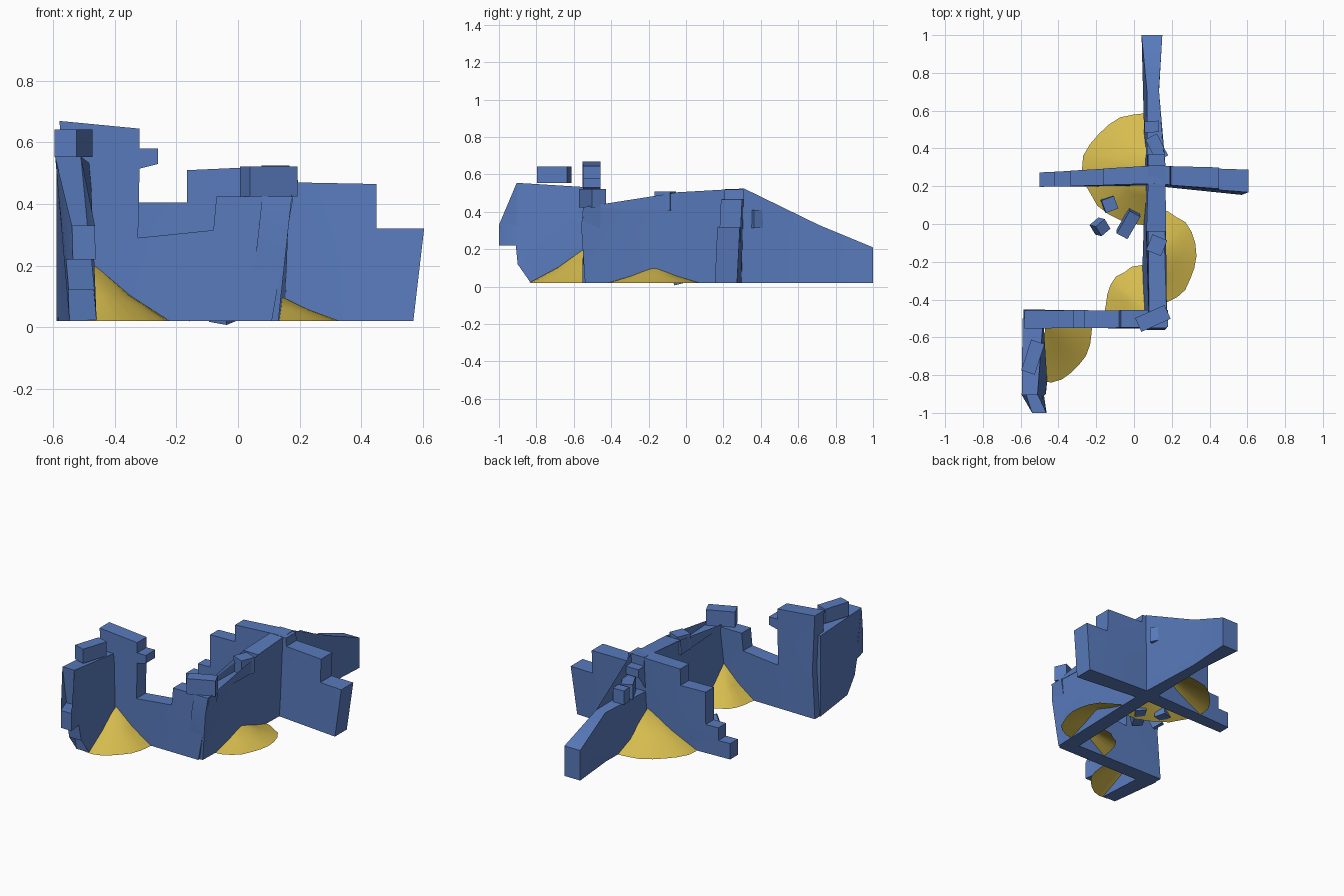
import bpy, bmesh, math, random
from mathutils import Matrix, Euler, Vector

if "Cube" in bpy.data.objects:
    bpy.data.objects.remove(bpy.data.objects["Cube"])

random.seed(4)


def material(name, rgb):
    m = bpy.data.materials.new(name)
    m.diffuse_color = (*rgb, 1)
    m.use_nodes = True
    m.node_tree.nodes["Principled BSDF"].inputs["Base Color"].default_value = m.diffuse_color
    return m


STONE = material("blue stone", (0.098, 0.195, 0.50))
SAND = material("yellow sand", (0.67, 0.50, 0.076))


def finish(bm, name, mat, smooth_angle=None):
    me = bpy.data.meshes.new(name)
    bm.to_mesh(me)
    bm.free()
    me.materials.append(mat)
    ob = bpy.data.objects.new(name, me)
    bpy.context.collection.objects.link(ob)
    if smooth_angle:
        bpy.ops.object.select_all(action='DESELECT')
        bpy.context.view_layer.objects.active = ob
        ob.select_set(True)
        bpy.ops.object.shade_smooth_by_angle(angle=math.radians(smooth_angle))
    return ob


def path_at(path, s):
    """Foot centre, top centre and half thickness at s along the wall."""
    if s <= path[0][0]:
        return path[0][1:]
    for a, b in zip(path, path[1:]):
        if s <= b[0]:
            t = (s - a[0]) / (b[0] - a[0])
            return [p + (q - p) * t for p, q in zip(a[1:], b[1:])]
    return path[-1][1:]


def wall(name, profile, path, along_y, full=0.45):
    """Stepped outline given thickness around a slightly leaning centre line."""
    bm = bmesh.new()
    sides = []
    for sign in (-1, 1):
        ring = []
        for s, z in profile:
            foot, top, half = path_at(path, s)
            c = foot + (top - foot) * min(z / full, 1.2) + sign * half
            ring.append(bm.verts.new((c, s, z) if along_y else (s, c, z)))
        sides.append(ring)
    n = len(profile)
    caps = [bm.faces.new(r) for r in sides]
    for i in range(n):
        j = (i + 1) % n
        bm.faces.new((sides[0][i], sides[0][j], sides[1][j], sides[1][i]))
    bmesh.ops.triangulate(bm, faces=caps)
    bmesh.ops.recalc_face_normals(bm, faces=bm.faces)
    return finish(bm, name, STONE, 30)


def brick(name, loc, size, rot=(0, 0, 0)):
    bm = bmesh.new()
    e = Euler([math.radians(a) for a in rot])
    bmesh.ops.create_cube(bm, size=1, matrix=Matrix.LocRotScale(Vector(loc), e, Vector(size)))
    finish(bm, name, STONE)


def drift(name, centre, rx, ry, peak, a0, a1, steps=10):
    """Open sand cone sector leaning on the walls."""
    bm = bmesh.new()
    cx, cy = centre
    apex = bm.verts.new((cx, cy, peak))
    prev = None
    for i in range(steps + 1):
        a = math.radians(a0 + (a1 - a0) * i / steps)
        w = random.uniform(0.96, 1.03)
        col = [apex]
        for r, h in ((0.48, 0.45), (1.0, 0.0)):
            col.append(bm.verts.new((cx + rx * r * w * math.cos(a), cy + ry * r * w * math.sin(a),
                                     0.02 + (peak - 0.02) * h)))
        if prev:
            bm.faces.new((apex, prev[1], col[1]))
            bm.faces.new((prev[1], prev[2], col[2], col[1]))
        prev = col
    finish(bm, name, SAND, 40)


# long wall running front to back
wall("long_wall",
     [(-.54, .02), (-.56, .32), (-.55, .425), (-.04, .41), (-.04, .505), (.31, .525), (.31, .47),
      (.37, .47), (.37, .42), (.30, .42), (.29, .31), (.71, .33), (1, .21), (1, .02), (.7, .02), (.25, .02)],
     [(-.56, .08, .13, .048), (.0, .105, .115, .052), (.3, .105, .12, .045), (.71, .10, .10, .032),
      (1, .095, .095, .055)], True)

# cross wall with descending steps on the left
wall("cross_wall",
     [(-.5, .02), (-.5, .12), (-.42, .12), (-.42, .20), (-.335, .20), (-.335, .405), (-.165, .405),
      (-.165, .51), (.10, .522), (.19, .52), (.195, .47), (.45, .465), (.45, .32), (.605, .32),
      (.57, .02), (.1, .02)],
     [(-.5, .235, .235, .038), (.1, .25, .26, .048), (.6, .21, .235, .06)], False)

# front wall with the tall corner
wall("front_wall",
     [(-.585, .02), (-.565, .32), (-.58, .67), (-.32, .645), (-.32, .58), (-.26, .58), (-.26, .53),
      (-.32, .515), (-.325, .29), (-.08, .315), (-.07, .425), (.18, .425), (.11, .02), (-.3, .02)],
     [(-.58, -.50, -.505, .048), (.18, -.51, -.50, .045)], False)

# short wall coming forward at the left
wall("left_wall",
     [(-.5, .02), (-.5, .53), (-.905, .555), (-.895, .33), (-1, .33), (-1, .22), (-.91, .22),
      (-.9, .12), (-.84, .12), (-.83, .02)],
     [(-1, -.495, -.505, .037), (-.9, -.495, -.545, .042), (-.5, -.535, -.535, .055)], True)

# loose bricks on the wall tops
brick("left_wall_brick", (-.535, -.705, .598), (.075, .17, .09), (0, 0, -18))
brick("corner_brick", (.10, -.50, .473), (.17, .08, .098), (0, 0, 24))
brick("long_wall_brick", (.12, -.112, .458), (.085, .09, .10), (0, 0, -22))
brick("north_brick", (.12, .405, .362), (.07, .13, .095), (0, 0, 27))
brick("north_brick_small", (.093, .515, .364), (.075, .06, .088), (0, 0, 3))

# rubble on the ground
brick("rubble_long", (-.03, .003, .06), (.065, .14, .07), (12, 9, -28))
brick("rubble_small", (-.13, .105, .062), (.07, .07, .07), (4, 3, 20))
brick("rubble_tilted", (-.18, -.015, .07), (.065, .065, .065), (25, 20, 40))

# sand drifted against the walls
drift("back_drift", (.06, .29), .33, .305, .21, 88, 272, 14)
drift("right_drift", (.13, -.17), .20, .245, .105, -92, 92, 12)
drift("inner_drift", (.06, -.46), .215, .25, .20, 85, 185, 8)
drift("front_drift", (-.47, -.54), .255, .295, .205, -95, 5, 8)
